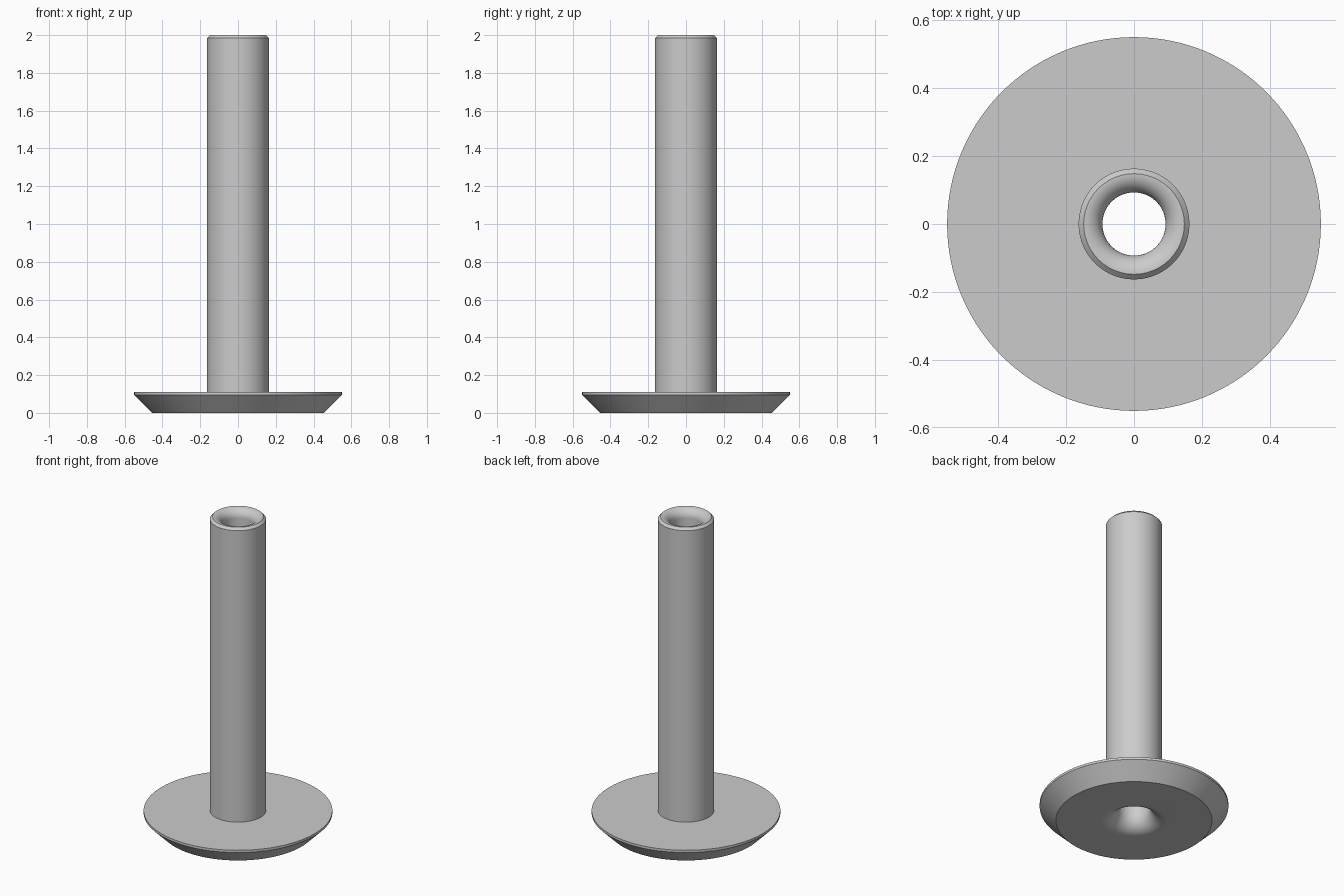
import bpy
import bmesh
from math import cos, sin, pi, tau

cube = bpy.data.objects.get("Cube")
if cube:
    bpy.data.objects.remove(cube, do_unlink=True)

SEGMENTS = 128
BORE = 0.093      # bore radius
TUBE = 0.163      # tube outer radius
HEIGHT = 2.0
CHAMFER = 0.015   # tube end bevel

grey = bpy.data.materials.new("light grey")
grey.use_nodes = True
colour = (0.6, 0.6, 0.6, 1)
grey.diffuse_color = colour
grey.node_tree.nodes["Principled BSDF"].inputs["Base Color"].default_value = colour


def quarter_round(r, z, radius, start, end, steps=16):
    """Points (r, z) along an arc around the given centre."""
    angles = [start + (end - start) * i / steps for i in range(steps + 1)]
    return [(r + radius * cos(a), z + radius * sin(a)) for a in angles]


# Outer side: bevelled flange, then the tube with its chamfered end
profile = [(0.455, 0), (0.55, 0.095), (0.55, 0.11), (TUBE, 0.11),
           (TUBE, HEIGHT - CHAMFER)]

# Inner side: rounded mouth at the top, straight bore, wider mouth below
top_round = TUBE - CHAMFER - BORE
base_round = 0.1
profile += quarter_round(BORE + top_round, HEIGHT - top_round, top_round, pi / 2, pi)
profile += quarter_round(BORE + base_round, base_round, base_round, pi, 1.5 * pi)

# Revolve the closed profile around z
bm = bmesh.new()
verts = [bm.verts.new((r, 0, z)) for r, z in profile]
edges = [bm.edges.new((verts[i - 1], verts[i])) for i in range(len(verts))]
bmesh.ops.spin(bm, geom=verts + edges, cent=(0, 0, 0), axis=(0, 0, 1),
               angle=tau, steps=SEGMENTS, use_duplicate=False)
bmesh.ops.remove_doubles(bm, verts=bm.verts, dist=0.0001)
bmesh.ops.recalc_face_normals(bm, faces=bm.faces)
mesh = bpy.data.meshes.new("flanged_sleeve")
bm.to_mesh(mesh)
bm.free()
mesh.materials.append(grey)

sleeve = bpy.data.objects.new("flanged_sleeve", mesh)
bpy.context.collection.objects.link(sleeve)
bpy.ops.object.select_all(action="DESELECT")
sleeve.select_set(True)
bpy.context.view_layer.objects.active = sleeve
bpy.ops.object.shade_smooth_by_angle(angle=pi / 6)
